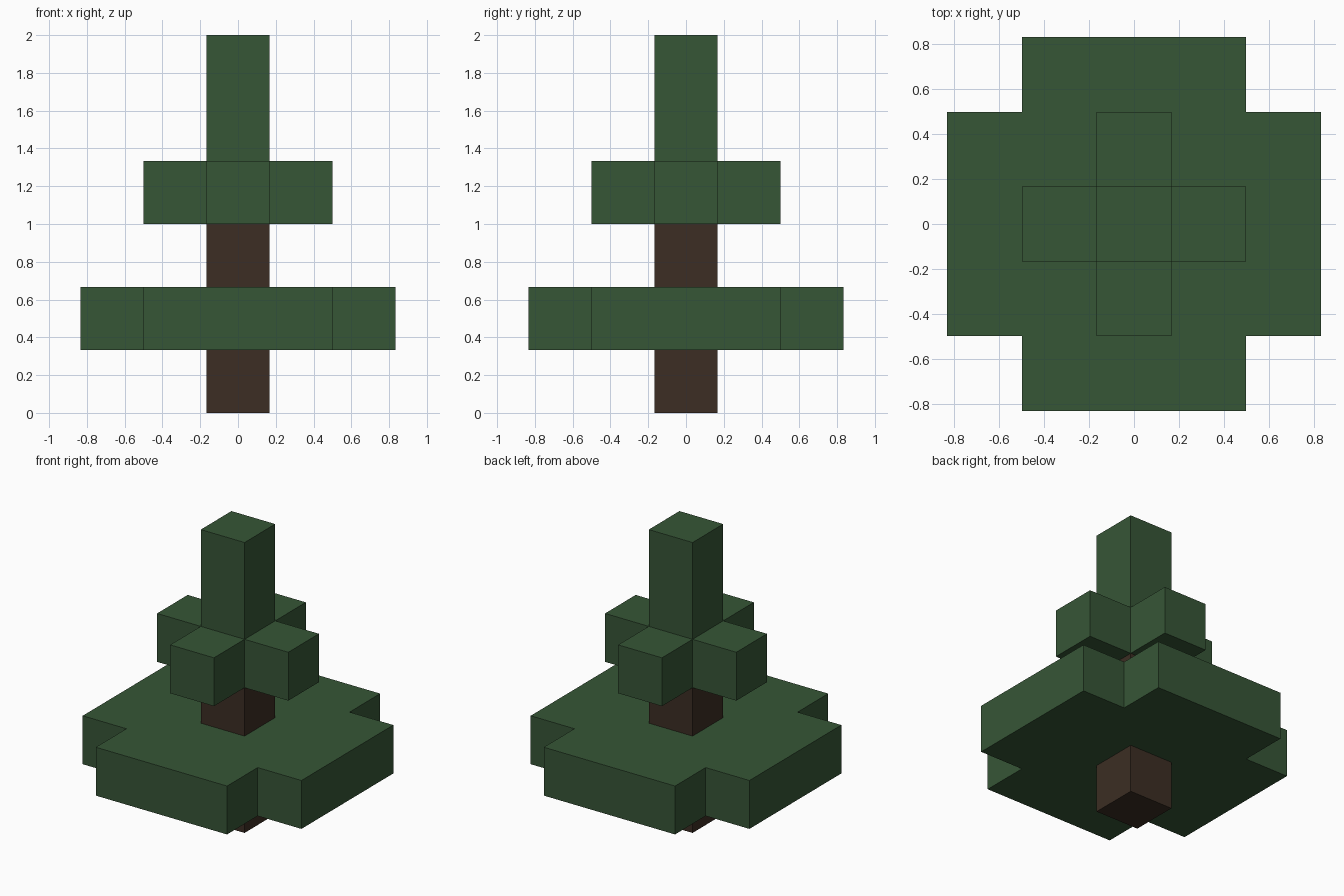
import bpy
import bmesh

U = 1 / 3  # edge length of one block

cube = bpy.data.objects.get("Cube")
if cube:
    bpy.data.objects.remove(cube, do_unlink=True)


def make_material(name, rgb):
    mat = bpy.data.materials.new(name)
    mat.use_nodes = True
    colour = (*rgb, 1.0)
    mat.diffuse_color = colour
    bsdf = mat.node_tree.nodes["Principled BSDF"]
    bsdf.inputs["Base Color"].default_value = colour
    bsdf.inputs["Roughness"].default_value = 0.9
    return mat


def make_prism(name, outline, bottom, top, mat):
    """Extrude a flat outline upward; all sizes are in blocks."""
    bm = bmesh.new()
    base = bm.faces.new([bm.verts.new((x * U, y * U, bottom * U)) for x, y in outline])
    grown = bmesh.ops.extrude_face_region(bm, geom=[base], use_keep_orig=True)
    verts = [g for g in grown["geom"] if isinstance(g, bmesh.types.BMVert)]
    bmesh.ops.translate(bm, verts=verts, vec=(0, 0, (top - bottom) * U))
    bmesh.ops.recalc_face_normals(bm, faces=bm.faces)
    mesh = bpy.data.meshes.new(name)
    bm.to_mesh(mesh)
    bm.free()
    mesh.materials.append(mat)
    obj = bpy.data.objects.new(name, mesh)
    bpy.context.collection.objects.link(obj)
    return obj


def square(h):
    return [(-h, -h), (h, -h), (h, h), (-h, h)]


def plus(inner, outer):
    """Plus-shaped outline: one arm corner triple turned four times."""
    points = []
    x_y = [(inner, -outer), (inner, -inner), (outer, -inner)]
    for _ in range(4):
        points += x_y
        x_y = [(-y, x) for x, y in x_y]
    return points


bark = make_material("dark brown bark", (0.045, 0.027, 0.017))
needles = make_material("dark green needles", (0.037, 0.092, 0.037))

# Trunk, running up into the upper branches
make_prism("trunk", square(0.5), 0, 3.4, bark)

# Two plus-shaped branch tiers
make_prism("lower_branches", plus(1.5, 2.5), 1, 2, needles)
make_prism("upper_branches", plus(0.5, 1.5), 3, 4, needles)

# Tree top, rooted in the upper branches
make_prism("tree_top", square(0.5), 3.6, 6, needles)
